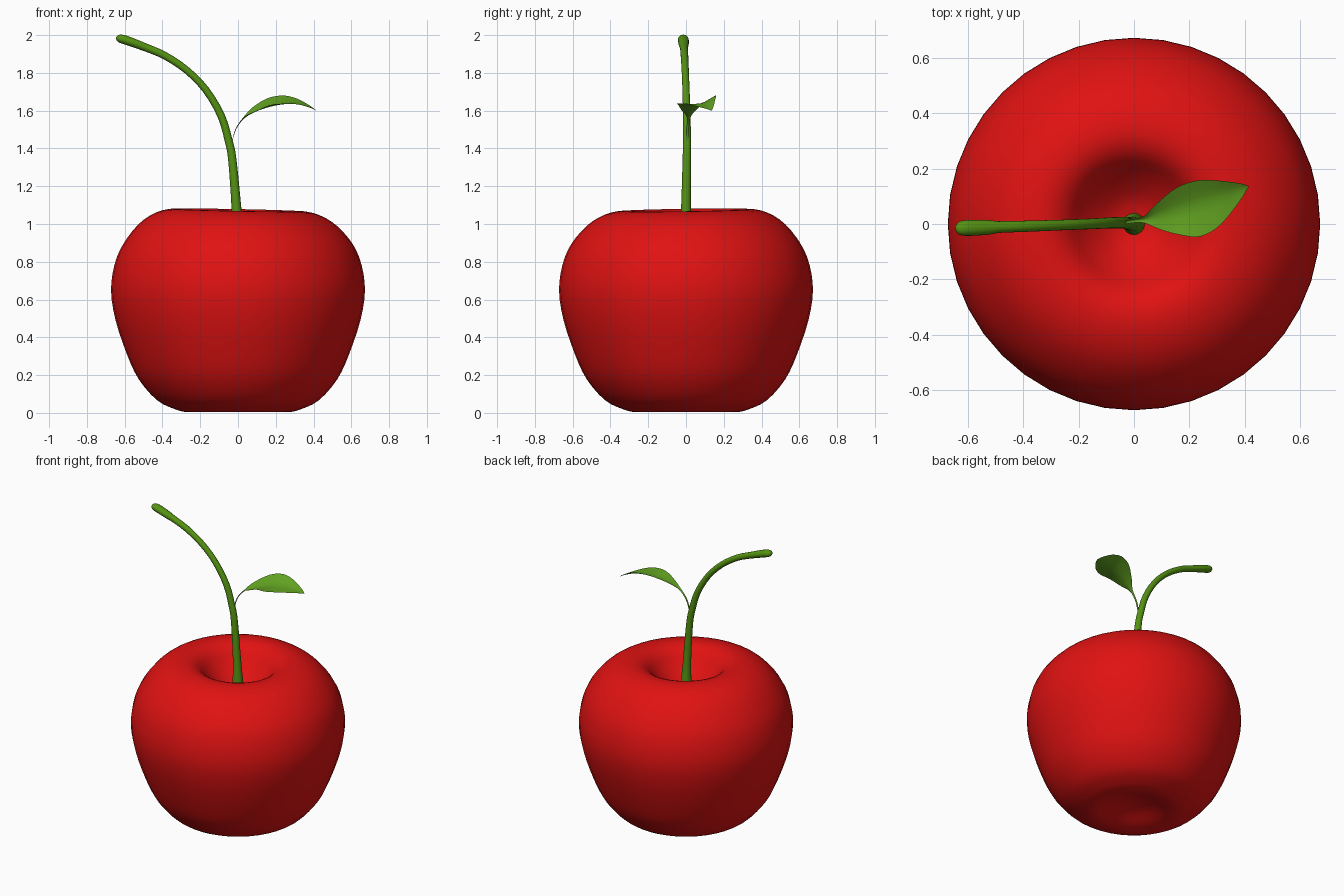
import bpy, bmesh, math
from mathutils import Vector

if "Cube" in bpy.data.objects:
    bpy.data.objects.remove(bpy.data.objects["Cube"])


def spline(points, steps):
    """Smooth curve through the given points (Catmull-Rom)."""
    p = [Vector(q) for q in points]
    p = [2 * p[0] - p[1]] + p + [2 * p[-1] - p[-2]]
    out = []
    for i in range(1, len(p) - 2):
        a, b, c, d = p[i - 1:i + 3]
        for s in range(steps):
            t = s / steps
            out.append(0.5 * (2 * b + (c - a) * t + (2 * a - 5 * b + 4 * c - d) * t * t
                              + (3 * b - a - 3 * c + d) * t ** 3))
    return out + [p[-2]]


def material(name, colour):
    m = bpy.data.materials.new(name)
    m.diffuse_color = (*colour, 1)
    m.use_nodes = True
    m.node_tree.nodes["Principled BSDF"].inputs["Base Color"].default_value = m.diffuse_color
    return m


def make_object(name, rows, mat, closed, caps=False):
    """Skin a list of equal-length point rows into a smooth mesh."""
    bm = bmesh.new()
    grid = [[bm.verts.new(v) for v in row] for row in rows]
    n = len(grid[0])
    for lo, hi in zip(grid, grid[1:]):
        for j in range(n if closed else n - 1):
            k = (j + 1) % n
            bm.faces.new((lo[j], lo[k], hi[k], hi[j]))
    if caps:
        bm.faces.new(grid[0][::-1])
        bm.faces.new(grid[-1])
    bmesh.ops.remove_doubles(bm, verts=bm.verts, dist=1e-5)
    if closed:
        bmesh.ops.recalc_face_normals(bm, faces=bm.faces)
    for f in bm.faces:
        f.smooth = True
    me = bpy.data.meshes.new(name)
    bm.to_mesh(me)
    bm.free()
    me.materials.append(mat)
    ob = bpy.data.objects.new(name, me)
    bpy.context.collection.objects.link(ob)
    return ob


red = material("apple_red", (0.75, 0.006, 0.006))
stem_green = material("stem_green", (0.09, 0.29, 0.006))
leaf_green = material("leaf_green", (0.12, 0.36, 0.015))

# Apple body: lathed profile with a dimple at both ends and a slightly uneven rim
profile = [(0, 0.06), (0.1, 0.045), (0.2, 0.012), (0.27, 0.004), (0.34, 0.022),
           (0.43, 0.068), (0.525, 0.177), (0.588, 0.31), (0.648, 0.49), (0.672, 0.645),
           (0.655, 0.78), (0.61, 0.89), (0.525, 0.995), (0.43, 1.055), (0.33, 1.074),
           (0.25, 1.045), (0.18, 0.965), (0.09, 0.89), (0, 0.865)]
SEG = 40
body = []
for p in spline([(r, z, 0) for r, z in profile], 3):
    ring = []
    for j in range(SEG):
        a = math.tau * j / SEG
        lift = 0.008 * math.cos(a - 2.5) * max(0, p.y - 0.9) / 0.17 * p.x / 0.33
        ring.append((p.x * math.cos(a), p.x * math.sin(a), p.y + lift))
    body.append(ring)
make_object("apple_body", body, red, True)

# Stem: tapered tube along a curved path, (x, y, z, radius)
path = [(0, 0, 0.84, 0.042), (-0.002, 0, 0.95, 0.033), (-0.008, 0, 1.08, 0.026),
        (-0.03, 0.004, 1.34, 0.022), (-0.05, 0.005, 1.443, 0.021), (-0.09, 0.004, 1.575, 0.02),
        (-0.17, 0, 1.71, 0.019), (-0.27, -0.004, 1.813, 0.019), (-0.385, -0.008, 1.89, 0.02),
        (-0.49, -0.011, 1.935, 0.021), (-0.59, -0.014, 1.972, 0.024),
        (-0.63, -0.015, 1.983, 0.02), (-0.645, -0.015, 1.986, 0.006)]
pts = spline(path, 3)
tube = []
for i, p in enumerate(pts):
    tangent = (pts[min(i + 1, len(pts) - 1)] - pts[max(i - 1, 0)]).xyz.normalized()
    u = Vector((0, 1, 0)).cross(tangent).normalized()
    v = tangent.cross(u)
    flat = 1.2 if p.x < -0.5 else 1.0
    tube.append([p.xyz + p.w * (math.cos(a) * u + flat * math.sin(a) * v)
                 for a in (math.tau * j / 16 for j in range(16))])
make_object("stem", tube, stem_green, True, caps=True)

# Leaf: front edge, midrib and back edge curves skinned into one folded sheet
front = [(-0.035, -0.002, 1.43), (-0.01, 0.003, 1.51), (0.035, 0.004, 1.567),
         (0.10, -0.022, 1.60), (0.17, -0.04, 1.63), (0.24, -0.045, 1.637),
         (0.31, -0.005, 1.635), (0.38, 0.08, 1.617), (0.415, 0.137, 1.60)]
mid = [(-0.035, 0.005, 1.425), (-0.007, 0.01, 1.507), (0.035, 0.015, 1.56),
       (0.09, 0.03, 1.595), (0.17, 0.05, 1.622), (0.25, 0.075, 1.638),
       (0.32, 0.10, 1.635), (0.385, 0.124, 1.615), (0.415, 0.137, 1.60)]
back = [(-0.035, 0.012, 1.43), (-0.01, 0.017, 1.51), (0.035, 0.028, 1.573),
        (0.08, 0.072, 1.62), (0.155, 0.132, 1.665), (0.235, 0.158, 1.68),
        (0.31, 0.156, 1.665), (0.38, 0.147, 1.627), (0.415, 0.137, 1.60)]
edges = [spline(c, 4) for c in (front, mid, back)]
sheet = [spline(row, 3) for row in zip(*edges)]
make_object("leaf", [row[::-1] for row in sheet][::-1], leaf_green, False)
bpy.data.objects["leaf"].data.flip_normals()
